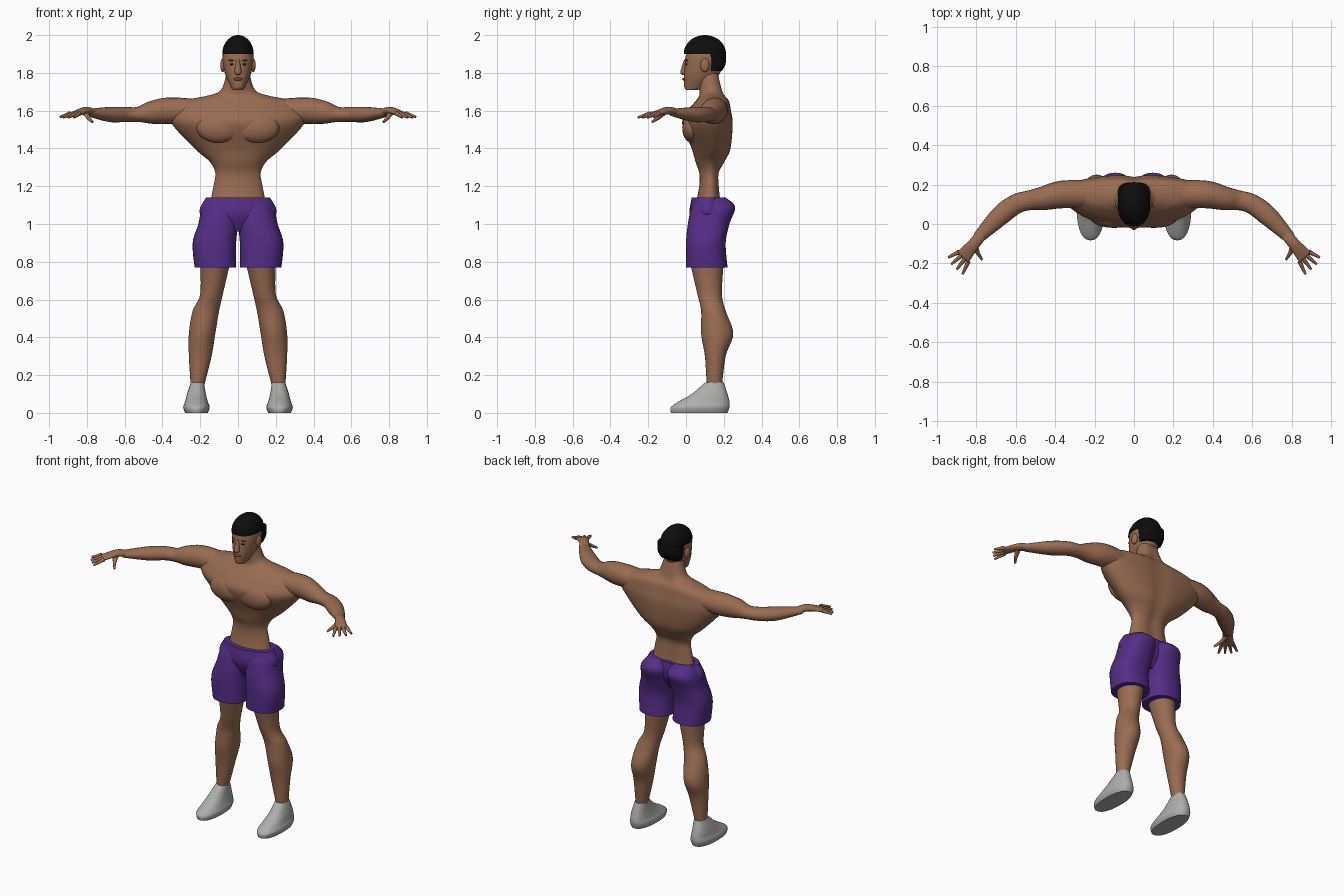
import bpy, bmesh, math
from mathutils import Vector

cube = bpy.data.objects.get("Cube")
if cube:
    bpy.data.objects.remove(cube)


def material(name, *rgb):
    mat = bpy.data.materials.new(name)
    mat.use_nodes = True
    mat.diffuse_color = (*rgb, 1)
    mat.node_tree.nodes["Principled BSDF"].inputs["Base Color"].default_value = (*rgb, 1)
    return mat


SKIN = material("brown skin", .32, .15, .085)
DARK = material("dark skin", .17, .07, .045)
BLACK = material("black hair", .004, .004, .004)
PURPLE = material("purple cloth", .09, .026, .24)
GREY = material("grey shoe", .42, .42, .41)


def finish(name, bm, mat, mirror):
    """Turn a bmesh into a smooth shaded object, optionally mirrored in x."""
    bmesh.ops.recalc_face_normals(bm, faces=bm.faces)
    for face in bm.faces:
        face.smooth = True
    mesh = bpy.data.meshes.new(name)
    bm.to_mesh(mesh)
    bm.free()
    mesh.set_sharp_from_angle(angle=math.radians(50))
    mesh.materials.append(mat)
    obj = bpy.data.objects.new(name, mesh)
    bpy.context.collection.objects.link(obj)
    if mirror:
        modifier = obj.modifiers.new("mirror", "MIRROR")
        modifier.use_mirror_merge = False


def smooth_rows(rows, steps=6):
    """Catmull-Rom interpolation of rows of numbers."""
    result = []
    last = len(rows) - 1
    for i in range(last):
        before, after = rows[max(i - 1, 0)], rows[min(i + 2, last)]
        for step in range(steps):
            t = step / steps
            result.append([
                b + t / 2 * (c - a + t * (2 * a - 5 * b + 4 * c - d + t * (3 * (b - c) + d - a)))
                for a, b, c, d in zip(before, rows[i], rows[i + 1], after)])
    return result + [rows[last]]


def skin_rings(name, rings, mat, mirror):
    """Bridge closed rings of points and cap both ends."""
    bm = bmesh.new()
    loops = [[bm.verts.new(point) for point in ring] for ring in rings]
    for low, high in zip(loops, loops[1:]):
        for i in range(len(low)):
            bm.faces.new((low[i - 1], low[i], high[i], high[i - 1]))
    bm.faces.new(loops[0])
    bm.faces.new(loops[-1])
    finish(name, bm, mat, mirror)


def outline(count, power=2):
    """Unit superellipse."""
    for i in range(count):
        angle = math.tau * i / count
        c, s = math.cos(angle), math.sin(angle)
        yield (math.copysign(abs(c) ** (2 / power), c),
               math.copysign(abs(s) ** (2 / power), s))


def stack(name, rows, mat, mirror=True, power=2, sweep=0, groove=0):
    """Upright loft; row = z, inner x, outer x, front y, back y."""
    rings = []
    for z, inner, outer, front, back in smooth_rows(rows):
        ring = []
        for u, v in outline(40, power):
            x = (inner + outer + u * (outer - inner)) / 2
            y = (front + back + v * (back - front)) / 2 + sweep * x * x
            if v > 0:
                y -= groove * math.exp(-(x / .04) ** 2)
            ring.append((x, y, z))
        rings.append(ring)
    skin_rings(name, rings, mat, mirror)


def trunk(name, rows, mat, **options):
    """Symmetric upright loft; row = z, half width, front y, back y."""
    stack(name, [(z, -half, half, front, back) for z, half, front, back in rows],
          mat, mirror=False, **options)


def limb(name, rows, mat):
    """Mirrored loft along a path; row = x, y, z, side radius, vertical radius."""
    rows = smooth_rows(rows)
    points = [Vector(row[:3]) for row in rows]
    rings = []
    for i, (centre, row) in enumerate(zip(points, rows)):
        ahead = points[min(i + 1, len(points) - 1)] - points[max(i - 1, 0)]
        side = ahead.cross(Vector((0, 0, 1))).normalized()
        up = side.cross(ahead.normalized())
        rings.append([centre + side * u * row[3] + up * v * row[4] for u, v in outline(20)])
    skin_rings(name, rings, mat, True)


def ball(name, centre, radii, mat, mirror=True):
    bm = bmesh.new()
    bmesh.ops.create_uvsphere(bm, u_segments=20, v_segments=12, radius=1)
    bmesh.ops.scale(bm, vec=radii, verts=bm.verts)
    bmesh.ops.translate(bm, vec=centre, verts=bm.verts)
    finish(name, bm, mat, mirror)


# Torso and neck, with swept-back sides and a spine groove
trunk("torso", [(1.1, .15, .05, .19), (1.2, .13, .07, .18), (1.27, .12, .07, .18),
                (1.33, .15, .05, .21), (1.4, .23, .03, .24), (1.53, .35, -.02, .25),
                (1.6, .36, .01, .24), (1.65, .3, .05, .23), (1.68, .16, .07, .21),
                (1.71, .09, .07, .2), (1.8, .06, .06, .18)], SKIN, sweep=.25, groove=.012)
ball("chest_muscles", (.1, .03, 1.51), (.12, .05, .08), SKIN)

# Arms
limb("arms", [(.2, .15, 1.6, .07, .06), (.36, .15, 1.6, .07, .07), (.46, .13, 1.59, .06, .06),
              (.53, .12, 1.58, .05, .04), (.6, .1, 1.58, .05, .04),
              (.68, .04, 1.58, .05, .04), (.79, -.07, 1.59, .03, .02)], SKIN)

# Hands, with the fingers fanned around the knuckles
limb("palms", [(.77, -.05, 1.59, .03, .02), (.81, -.1, 1.6, .03, .02),
               (.87, -.17, 1.58, .04, .01)], SKIN)
for i, label in enumerate(("index", "middle", "ring", "little")):
    angle = math.radians(13 * i - 66)
    knuckle = Vector((.84 + .016 * i, .016 * i - .19, 1.585))
    reach = Vector((math.cos(angle), math.sin(angle), -.3)) * (.06 if label == "little" else .07)
    limb(label + "_fingers", [(*(knuckle + reach * t), .012 - .006 * t, .012 - .006 * t)
                              for t in (0, .5, 1)], SKIN)
limb("thumbs", [(.81, -.11, 1.59, .02, .01), (.79, -.15, 1.56, .01, .01),
                (.77, -.18, 1.54, .006, .006)], SKIN)

# Legs
stack("legs", [(.14, .18, .25, .11, .19), (.3, .14, .26, .1, .21), (.42, .12, .26, .08, .25),
               (.54, .1, .24, .08, .21), (.63, .08, .2, .06, .19), (.8, .04, .2, .02, .2)], SKIN)

# Shoes
stack("shoes", [(0, .16, .28, -.08, .22), (.03, .15, .29, -.08, .23), (.06, .16, .28, -.04, .23),
                (.1, .17, .27, .03, .22), (.16, .18, .25, .1, .2)], GREY, power=2.3)

# Shorts: waist, then a tube for each leg and buttock
trunk("shorts_waist", [(.96, .06, .06, .16), (1.05, .2, .02, .21), (1.14, .17, .03, .2)], PURPLE)
stack("shorts_legs", [(.77, .01, .23, 0, .22), (.9, .01, .24, 0, .21), (1, 0, .21, .01, .23),
                      (1.09, 0, .19, .03, .26), (1.14, .03, .15, .07, .21)], PURPLE, power=2.3)

# Head and face
trunk("head", [(1.71, .03, 0, .06), (1.73, .04, -.01, .11), (1.8, .07, -.01, .18),
               (1.9, .08, 0, .2), (1.97, .04, .03, .15)], SKIN, power=2.2)
trunk("nose", [(1.79, .01, -.02, .01), (1.805, .018, -.03, .01), (1.87, .008, -.01, .01)], SKIN)
ball("ears", (.08, .1, 1.84), (.014, .024, .036), SKIN)
ball("eyes", (.03, .004, 1.845), (.013, .008, .006), BLACK)
ball("eyebrows", (.03, .006, 1.866), (.02, .01, .005), DARK)
ball("lips", (0, -.006, 1.767), (.024, .014, .009), DARK, mirror=False)

# Hair: a domed cap and the longer back
dome = [(math.sin(a), math.cos(a)) for a in (math.pi * i / 13 for i in range(7))]
trunk("hair_cap", [(1.9 + rise / 10, .083 * spread, .1 - .112 * spread, .1 + .112 * spread)
                   for rise, spread in dome], BLACK, power=2.2)
trunk("hair_back", [(1.81, .07, .11, .19), (1.85, .08, .11, .21), (1.91, .083, .1, .21)],
      BLACK, power=2.7)
